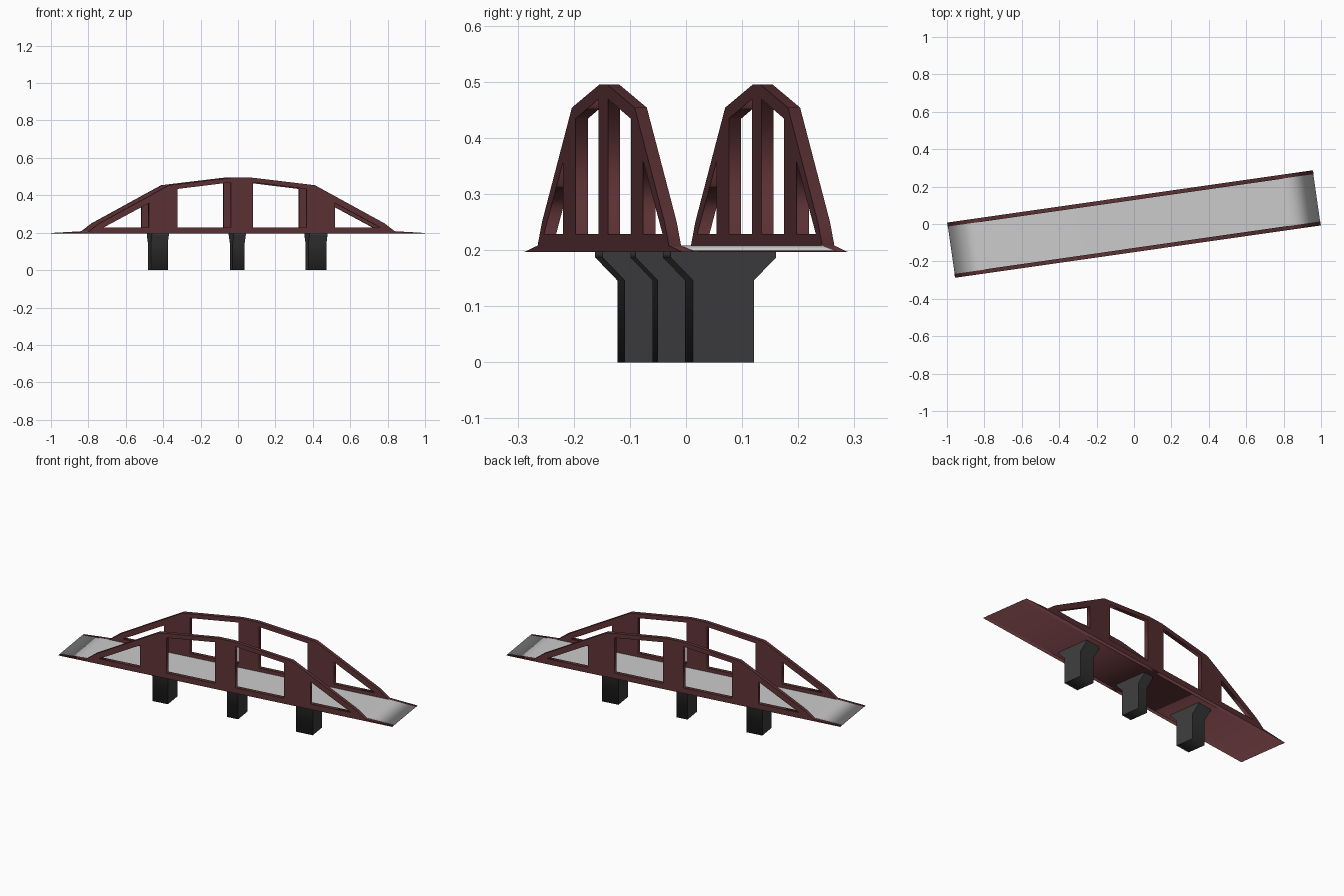
import bpy, math

if "Cube" in bpy.data.objects:
    bpy.data.objects.remove(bpy.data.objects["Cube"])

ANGLE = math.atan(0.1432)          # the bridge runs slightly skewed in plan
C, S = math.cos(ANGLE), math.sin(ANGLE)


def material(name, rgb):
    m = bpy.data.materials.new(name)
    m.diffuse_color = (*rgb, 1)
    m.use_nodes = True
    m.node_tree.nodes["Principled BSDF"].inputs["Base Color"].default_value = m.diffuse_color
    return m


iron = material("dark_red_iron", (0.11, 0.032, 0.036))
stone = material("dark_stone", (0.045, 0.045, 0.048))


def plate(name, loops, thickness, u, v, mat=None, across=False):
    """Upright plate from closed outlines (inner ones are holes), placed in bridge axes u, v."""
    cu = bpy.data.curves.new(name, 'CURVE')
    cu.dimensions = '2D'
    cu.fill_mode = 'BOTH'
    cu.extrude = thickness / 2
    for pts in loops:
        sp = cu.splines.new('POLY')
        sp.points.add(len(pts) - 1)
        for p, (x, z) in zip(sp.points, pts):
            p.co = (x, z, 0, 1)
        sp.use_cyclic_u = True
    ob = bpy.data.objects.new(name, cu)
    bpy.context.collection.objects.link(ob)
    ob.rotation_euler = (math.pi / 2, 0, ANGLE + (math.pi / 2 if across else 0))
    ob.location = (u * C - v * S, u * S + v * C, 0)
    if mat:
        cu.materials.append(mat)
    bpy.ops.object.select_all(action='DESELECT')
    ob.select_set(True)
    bpy.context.view_layer.objects.active = ob
    bpy.ops.object.convert(target='MESH')
    return ob


def flip(pts):
    return [(-x, z) for x, z in reversed(pts)]


# Side trusses: arched outline with four openings
half = [(0.988, 0.197), (0.825, 0.208), (0.77, 0.25), (0.394, 0.454), (0.048, 0.495)]
end_hole = [(0.503, 0.229), (0.745, 0.229), (0.503, 0.358)]
mid_hole = [(0.06, 0.229), (0.348, 0.229), (0.348, 0.434), (0.06, 0.469)]
outline = half + flip(half)
holes = [end_hole, flip(end_hole), mid_hole, flip(mid_hole)]
for side, name in ((-1, "front_truss"), (1, "back_truss")):
    plate(name, [outline] + holes, 0.022, 0, side * 0.138, iron)

# Road deck with ramped ends, and the red plate beneath it
plate("road_deck", [[(-0.987, 0.199), (0.987, 0.199), (0.825, 0.208), (-0.825, 0.208)]],
      0.256, 0, 0)
plate("deck_underside", [[(-0.987, 0.197), (0.987, 0.197), (0.985, 0.1989), (-0.985, 0.1989)]],
      0.256, 0, 0, iron)

# Piers with flared heads
head = [(0.055, 0), (0.055, 0.146), (0.095, 0.187), (0.095, 0.198)]
for name, u, depth in (("left_pier", -0.433, 0.092),
                       ("middle_pier", -0.004, 0.065),
                       ("right_pier", 0.421, 0.098)):
    plate(name, [head + flip(head)], depth, u, 0, stone, across=True)
